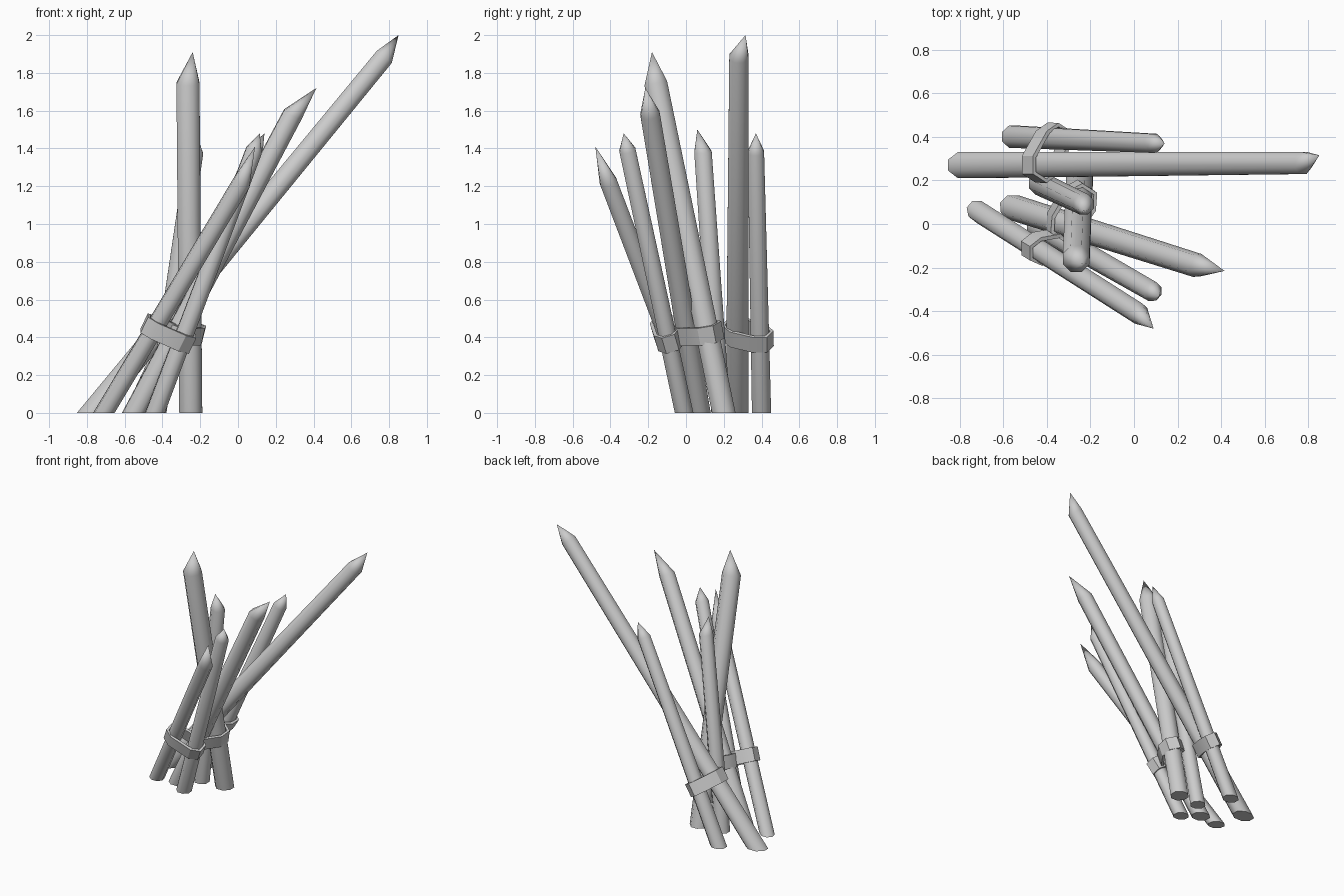
import bpy
import bmesh
import math
from mathutils import Vector

cube = bpy.data.objects.get("Cube")
if cube:
    bpy.data.objects.remove(cube, do_unlink=True)

grey = bpy.data.materials.new("plain_grey")
grey.use_nodes = True
grey.diffuse_color = (0.6, 0.6, 0.6, 1)
grey.node_tree.nodes["Principled BSDF"].inputs["Base Color"].default_value = (0.6, 0.6, 0.6, 1)

SIDES = 8


def finish(bm, name, angle):
    bmesh.ops.recalc_face_normals(bm, faces=bm.faces)
    mesh = bpy.data.meshes.new(name)
    bm.to_mesh(mesh)
    bm.free()
    mesh.materials.append(grey)
    obj = bpy.data.objects.new(name, mesh)
    bpy.context.collection.objects.link(obj)
    bpy.ops.object.select_all(action="DESELECT")
    obj.select_set(True)
    bpy.context.view_layer.objects.active = obj
    bpy.ops.object.shade_smooth_by_angle(angle=math.radians(angle))


def frame(axis, hint):
    """Two unit vectors across the axis, the first nearest to the hint."""
    u = (hint - axis * hint.dot(axis)).normalized()
    return u, axis.cross(u)


def bridge(bm, a, b):
    n = len(a)
    for i in range(n):
        bm.faces.new((a[i], a[(i + 1) % n], b[(i + 1) % n], b[i]))


def stake(name, base, shoulder, tip, r0, r1):
    """Tapered pole cut level with the ground and sharpened at the top."""
    base, shoulder, tip = Vector((*base, 0)), Vector(shoulder), Vector(tip)
    axis = (shoulder - base).normalized()
    u, v = frame(axis, Vector((1, 0, 0)))
    bm = bmesh.new()
    low, high = [], []
    for i in range(SIDES):
        t = 2 * math.pi * (i + 0.5) / SIDES
        d = u * math.cos(t) + v * math.sin(t)
        foot = base + d * r0
        low.append(bm.verts.new(foot - axis * (foot.z / axis.z)))
        high.append(bm.verts.new(shoulder + d * r1))
    bridge(bm, low, high)
    bm.faces.new(low)
    point = bm.verts.new(tip)
    for i in range(SIDES):
        bm.faces.new((high[i], high[(i + 1) % SIDES], point))
    finish(bm, name, 50)
    return base, axis, r0


def binding(name, first, second, z, height=0.095, thick=0.018):
    """Flat band wrapped around two neighbouring stakes."""
    p, q = [s[0] + s[1] * (z / s[1].z) for s in (first, second)]
    axis = (first[1] + second[1]).normalized()
    u, v = frame(axis, q - p)
    centre = (p + q) / 2
    half = (q - p).dot(u) / 2
    bm = bmesh.new()
    loops = []
    for extra, lift in ((0, -1), (thick, -1), (thick, 1), (0, 1)):
        loop = []
        for end, s in ((1, second), (-1, first)):
            r = s[2] + extra
            for k in range(4):
                t = math.radians(-90 + 60 * k)
                d = u * (end * (half + r * math.cos(t))) + v * (end * r * math.sin(t))
                loop.append(bm.verts.new(centre + d + axis * (lift * height / 2)))
        loops.append(loop)
    for i in range(4):
        bridge(bm, loops[i], loops[(i + 1) % 4])
    finish(bm, name, 30)


# Sharpened stakes
long_stake = stake("long_stake", (-0.775, 0.27), (0.775, 0.28, 1.885), (0.85, 0.315, 2.0), 0.065, 0.055)
upright = stake("upright_stake", (-0.25, 0.2), (-0.265, -0.16, 1.745), (-0.24, -0.18, 1.91), 0.066, 0.066)
stake("middle_stake", (-0.43, 0.185), (-0.23, 0.09, 1.38), (-0.23, 0.06, 1.5), 0.055, 0.05)
back = stake("back_stake", (-0.55, 0.4), (0.09, 0.37, 1.38), (0.14, 0.37, 1.48), 0.055, 0.047)
front = stake("front_stake", (-0.71, 0.055), (0.02, -0.41, 1.22), (0.09, -0.48, 1.41), 0.05, 0.05)
inner = stake("inner_stake", (-0.44, -0.01), (0.085, -0.31, 1.39), (0.115, -0.33, 1.48), 0.052, 0.047)
leaning = stake("leaning_stake", (-0.55, 0.075), (0.29, -0.19, 1.58), (0.415, -0.215, 1.72), 0.06, 0.056)

# Bands that tie the stakes in pairs
binding("back_binding", long_stake, back, 0.41)
binding("middle_binding", leaning, upright, 0.425)
binding("front_binding", front, inner, 0.42)
